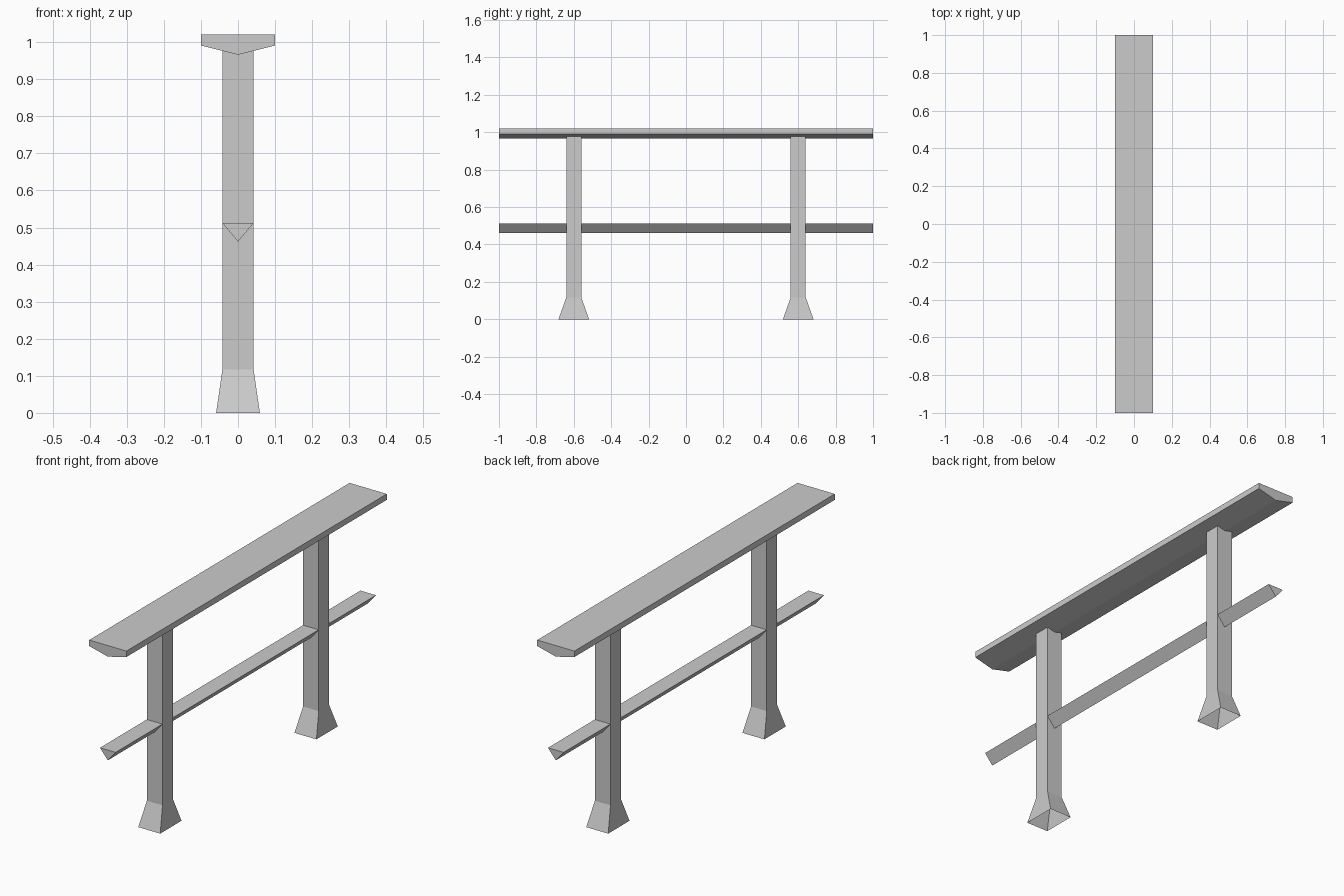
import bpy
import bmesh

cube = bpy.data.objects.get("Cube")
if cube:
    bpy.data.objects.remove(cube, do_unlink=True)

# Single painted-metal colour
grey = bpy.data.materials.new("light_grey")
grey.use_nodes = True
colour = (0.6, 0.6, 0.6, 1)
grey.diffuse_color = colour
grey.node_tree.nodes["Principled BSDF"].inputs["Base Color"].default_value = colour


def make_object(name, bm):
    bmesh.ops.recalc_face_normals(bm, faces=bm.faces)
    mesh = bpy.data.meshes.new(name)
    bm.to_mesh(mesh)
    bm.free()
    mesh.materials.append(grey)
    obj = bpy.data.objects.new(name, mesh)
    bpy.context.collection.objects.link(obj)
    return obj


def make_rail(name, profile, half_length=1.0):
    """Extrude an (x, z) cross-section along y, with closed ends."""
    bm = bmesh.new()
    end = bm.faces.new([bm.verts.new((x, -half_length, z)) for x, z in profile])
    extruded = bmesh.ops.extrude_face_region(bm, geom=[end], use_keep_orig=True)
    moved = [v for v in extruded["geom"] if isinstance(v, bmesh.types.BMVert)]
    bmesh.ops.translate(bm, verts=moved, vec=(0, 2 * half_length, 0))
    return make_object(name, bm)


def make_post(name, y, sections):
    """Join rectangular (half x, half y, z) sections into an open tube."""
    bm = bmesh.new()
    rings = []
    for hx, hy, z in sections:
        corners = [(-hx, -hy), (hx, -hy), (hx, hy), (-hx, hy)]
        rings.append([bm.verts.new((cx, y + cy, z)) for cx, cy in corners])
    for low, high in zip(rings, rings[1:]):
        for i in range(4):
            j = (i + 1) % 4
            bm.faces.new((low[i], low[j], high[j], high[i]))
    return make_object(name, bm)


# Wide handrail with a shallow V underside
make_rail("handrail", [(-0.1, 1.02), (-0.1, 0.991), (0, 0.966),
                       (0.1, 0.991), (0.1, 1.02)])

# Triangular middle rail
make_rail("middle_rail", [(-0.042, 0.512), (0, 0.462), (0.042, 0.512)])

# Square posts with flared, hollow feet
post_sections = [(0.059, 0.082, 0), (0.042, 0.04, 0.117), (0.042, 0.04, 0.978)]
for name, y in (("front_post", -0.6), ("back_post", 0.6)):
    make_post(name, y, post_sections)
